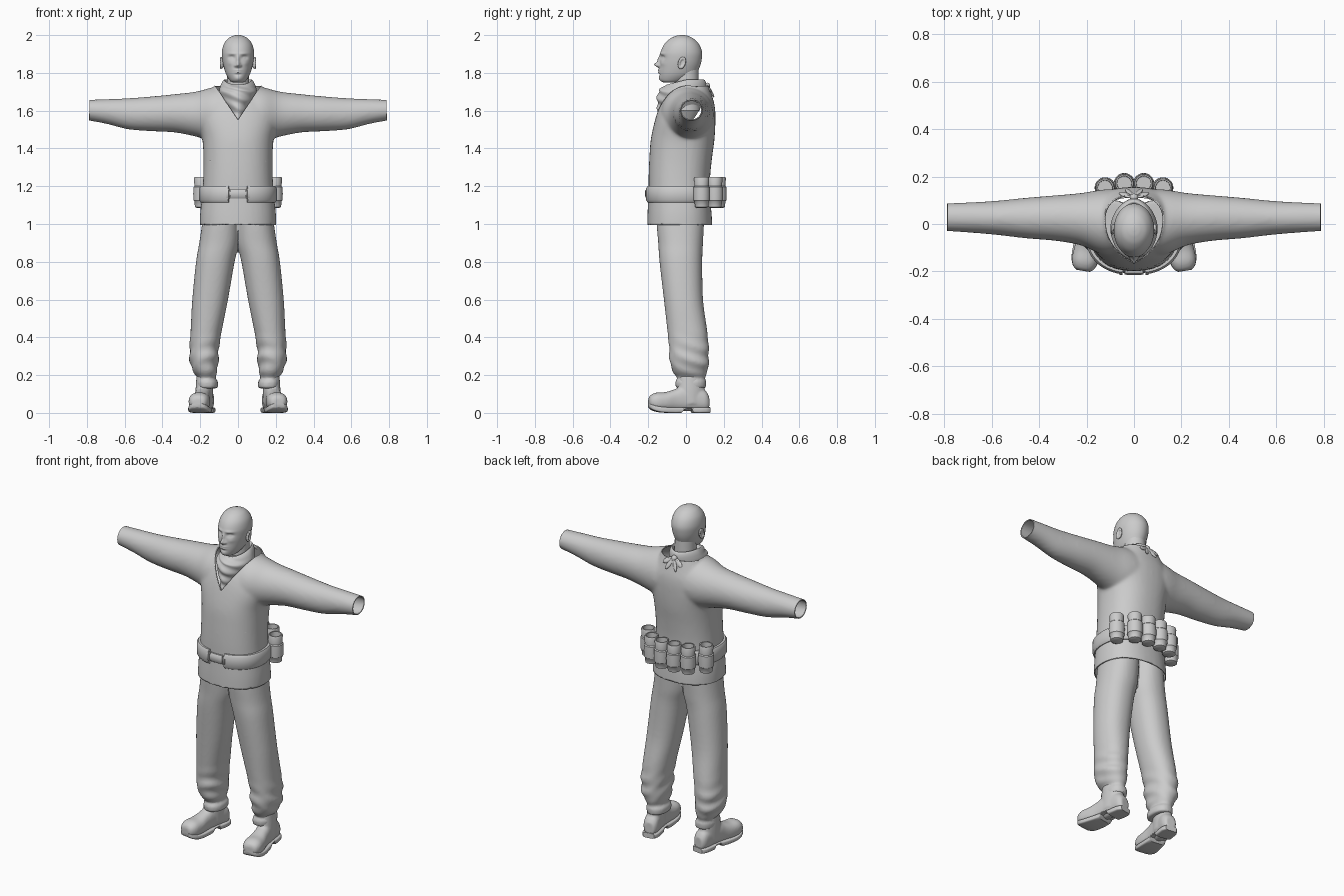
import bpy, bmesh
from math import sin, cos, pi, exp, copysign, radians
from mathutils import Matrix, Vector

if "Cube" in bpy.data.objects:
    bpy.data.objects.remove(bpy.data.objects["Cube"])

grey = bpy.data.materials.new("plain grey")
grey.use_nodes = True
grey.diffuse_color = (0.6, 0.6, 0.6, 1)
grey.node_tree.nodes["Principled BSDF"].inputs["Base Color"].default_value = (0.6, 0.6, 0.6, 1)


def rounded(a, power):
    """Point on a unit superellipse."""
    c, s = cos(a), sin(a)
    return copysign(abs(c) ** (2 / power), c), copysign(abs(s) ** (2 / power), s)


def spline(rows, steps):
    """Smoothly interpolate a table of cross-sections."""
    out = []
    for i in range(len(rows) - 1):
        a, b, c, d = (rows[max(0, min(len(rows) - 1, i + k))] for k in (-1, 0, 1, 2))
        for j in range(steps):
            f = j / steps
            out.append([q + f * (r - p) / 2 + f * f * (p - 2.5 * q + 2 * r - s / 2)
                        + f ** 3 * (1.5 * (q - r) + (s - p) / 2)
                        for p, q, r, s in zip(a, b, c, d)])
    return out + [list(rows[-1])]


def skin(bm, rings, closed=True):
    """Bridge successive rings of points and cap both ends."""
    loops = [[bm.verts.new(p) for p in ring] for ring in rings]
    n = len(loops[0])
    for a, b in zip(loops, loops[1:]):
        for i in range(n):
            j = (i + 1) % n
            bm.faces.new((a[i], a[j], b[j], b[i]))
    if closed:
        bm.faces.new(loops[0])
        bm.faces.new(loops[-1])


def loft(bm, rows, axis="z", n=40, power=2, steps=5, xf=Matrix(), warp=None):
    """Rows are (position, u min, u max, v min, v max) along an axis."""
    rings = []
    for t, u0, u1, v0, v1 in spline(rows, steps):
        ring = []
        for i in range(n):
            c, s = rounded(2 * pi * i / n, power)
            u, v = (u0 + u1 + (u1 - u0) * c) / 2, (v0 + v1 + (v1 - v0) * s) / 2
            p = Vector({"z": (u, v, t), "x": (t, u, v), "y": (u, t, v)}[axis])
            ring.append(xf @ (warp(p) if warp else p))
        rings.append(ring)
    skin(bm, rings)


def ball(bm, centre, size, tilt=(0, 0, 0)):
    rot = Matrix.Rotation(tilt[2], 4, "Z") @ Matrix.Rotation(tilt[1], 4, "Y") @ Matrix.Rotation(tilt[0], 4, "X")
    bmesh.ops.create_uvsphere(bm, u_segments=24, v_segments=14, radius=1,
                              matrix=Matrix.Translation(centre) @ rot @ Matrix.Diagonal((*size, 1)))


def finish(name, bm, voxel=0, relax=0, angle=40):
    """Make the object, optionally fusing overlapping volumes into one skin."""
    bmesh.ops.recalc_face_normals(bm, faces=bm.faces)
    mesh = bpy.data.meshes.new(name)
    bm.to_mesh(mesh)
    bm.free()
    ob = bpy.data.objects.new(name, mesh)
    bpy.context.collection.objects.link(ob)
    if voxel:
        mod = ob.modifiers.new("fuse", "REMESH")
        mod.mode, mod.voxel_size = "VOXEL", voxel
        mod = ob.modifiers.new("relax", "SMOOTH")
        mod.factor, mod.iterations = 0.5, relax
        fused = bpy.data.meshes.new_from_object(ob.evaluated_get(bpy.context.evaluated_depsgraph_get()))
        ob.modifiers.clear()
        ob.data = fused
    ob.data.materials.clear()
    ob.data.materials.append(grey)
    bpy.ops.object.select_all(action="DESELECT")
    ob.select_set(True)
    bpy.context.view_layer.objects.active = ob
    bpy.ops.object.shade_smooth_by_angle(angle=radians(angle))
    return ob


def upright(rows):
    """Symmetric sections given as (z, front, back, half width)."""
    return [(z, -w, w, f, b) for z, f, b, w in rows]


SIDES = {"left": Matrix(), "right": Matrix.Diagonal((-1, 1, 1, 1))}

# Sweater: torso and sleeves fused, then opened at hem, cuffs and neck
bm = bmesh.new()
loft(bm, upright([(.95, -.2, .135, .197), (1.05, -.198, .13, .195), (1.16, -.193, .12, .183),
                  (1.25, -.192, .122, .178), (1.35, -.188, .132, .177), (1.45, -.18, .145, .183),
                  (1.55, -.158, .15, .205), (1.62, -.135, .147, .19), (1.68, -.105, .132, .15),
                  (1.76, -.06, .11, .1)]), power=2.3)
sleeve = [(0, -.12, .14, 1.43, 1.73), (.12, -.125, .14, 1.44, 1.72), (.22, -.085, .125, 1.468, 1.695),
          (.33, -.065, .115, 1.49, 1.682), (.45, -.055, .105, 1.497, 1.67), (.58, -.04, .092, 1.507, 1.66),
          (.7, -.03, .085, 1.537, 1.655), (.83, -.022, .08, 1.56, 1.65)]
for side in SIDES.values():
    loft(bm, sleeve, "x", xf=side)
sweater = finish("sweater", bm, voxel=.01, relax=7)
bm = bmesh.new()
bm.from_mesh(sweater.data)


def cut(point, normal, clear=True):
    bmesh.ops.bisect_plane(bm, geom=bm.verts[:] + bm.edges[:] + bm.faces[:],
                           plane_co=point, plane_no=normal, clear_outer=clear)


for s in (-1, 1):
    cut((s * .787, 0, 0), (s, 0, 0))
    cut((0, 0, 1.55), (s * 1.5, 0, -1), clear=False)
cut((0, 0, .995), (0, 0, -1))
cut((0, 0, 1.728), (0, 0, 1))
cut((0, 0, 0), (0, 1, 0), clear=False)
neckline = [f for f in bm.faces if f.calc_center_median().y < 0
            and f.calc_center_median().z > 1.55 + 1.5 * abs(f.calc_center_median().x)]
bmesh.ops.delete(bm, geom=neckline, context="FACES")
bm.to_mesh(sweater.data)
bm.free()
shell = sweater.modifiers.new("cloth thickness", "SOLIDIFY")
shell.thickness, shell.offset = .006, 1


# Trousers: two baggy legs fused at the hips, gathered at the ankles
def folds(p):
    strength = .005 * exp(-((p.z - .29) / .09) ** 2)
    return p + Vector((1, .8, 0)) * strength * sin(75 * p.z + 28 * p.y + 20 * p.x)


leg = [(1.1, -.01, .175, -.155, .1), (1, -.01, .19, -.155, .095), (.9, -.006, .205, -.147, .09),
       (.8, .018, .222, -.14, .086), (.6, .053, .242, -.117, .09), (.45, .083, .25, -.1, .11),
       (.35, .1, .256, -.09, .12), (.27, .105, .254, -.086, .12), (.22, .11, .238, -.07, .114),
       (.185, .12, .214, -.047, .1), (.165, .106, .222, -.057, .107), (.13, .107, .219, -.053, .104)]
bm = bmesh.new()
for side in SIDES.values():
    loft(bm, leg, power=2.2, xf=side, warp=folds)
finish("trousers", bm, voxel=.008, relax=3)

# Shoes: rounded upper with an ankle, and a sole with a raised arch
upper = [(-.2, .025, .04, .075), (-.19, .042, .026, .093), (-.16, .054, .012, .107), (-.11, .053, .01, .11),
         (-.06, .045, .01, .125), (-.02, .043, .01, .14), (.05, .043, .01, .14), (.1, .042, .01, .12),
         (.122, .028, .02, .09)]
sole = [(-.2, .028, .03, .05), (-.185, .046, .016, .045), (-.15, .058, .004, .035), (-.1, .058, 0, .03),
        (-.03, .05, 0, .03), (-.015, .049, .018, .03), (.025, .047, .02, .03), (.035, .048, 0, .03),
        (.1, .048, 0, .03), (.126, .034, 0, .03)]
for label, side in SIDES.items():
    place = side @ Matrix.Translation((.183, 0, 0)) @ Matrix.Rotation(radians(9), 4, "Z")
    bm = bmesh.new()
    loft(bm, [(y, -w, w, a, b) for y, w, a, b in upper], "y", power=2.4, xf=place)
    loft(bm, upright([(.05, -.05, .1, .045), (.12, -.045, .1, .045), (.2, -.035, .09, .04)]), xf=place)
    finish(label + "_shoe", bm, voxel=.006, relax=3)
    bm = bmesh.new()
    loft(bm, [(y, -w, w, a, b) for y, w, a, b in sole], "y", power=5, steps=2, xf=place)
    finish(label + "_sole", bm)


# Belt: a wide band open at the front, with a narrow strap and buckle there
def band(bm, start, end, low, high, grow=0):
    h, mid, rings = (high - low) / 2, (high + low) / 2, []
    edge = [(-.02, -h), (.004, -h), (.012, -h + .012), (.012, h - .012), (.004, h), (-.02, h)]
    for i in range(65):
        c, s = rounded(radians(start + (end - start) * i / 64), 2.3)
        rings.append([((.194 + r + grow) * c, (.167 + r + grow) * s - .036, mid + z) for r, z in edge])
    skin(bm, rings)


bm = bmesh.new()
band(bm, -78, 258, 1.115, 1.2)
finish("belt", bm)
bm = bmesh.new()
band(bm, -112, -68, 1.145, 1.178, -.006)
for start in (-104, -79):
    band(bm, start, start + 3, 1.133, 1.188, .004)
band(bm, -99, -81, 1.135, 1.186)
finish("buckle", bm)

# Canisters: hollow-topped tubes in a bulging strap around the back
tube = [(1.085, .024), (1.09, .035), (1.12, .038), (1.125, .043), (1.16, .044), (1.195, .043), (1.2, .038),
        (1.243, .04), (1.25, .037), (1.25, .031), (1.2, .03)]
for label, side in SIDES.items():
    for name, x, y in (("inner", .041, .171), ("middle", .122, .153), ("outer", .193, .083)):
        bm = bmesh.new()
        loft(bm, [(z, x - r, x + r, y - r, y + r) for z, r in tube], n=28, steps=1, xf=side)
        finish(f"{label}_{name}_canister", bm)

# Head: skull sections with soft facial features pushed in and out
features = [(0, 1.843, .011, .013, -.027), (0, 1.87, .008, .02, -.012), (.014, 1.838, .006, .006, -.009),
            (.034, 1.882, .016, .01, .013), (.034, 1.88, .009, .006, -.006), (.03, 1.902, .024, .007, -.005),
            (0, 1.814, .019, .004, -.007), (0, 1.802, .016, .005, -.007), (0, 1.791, .016, .005, .004),
            (0, 1.77, .02, .012, -.005), (.042, 1.85, .015, .012, -.003)]


def face(p):
    if p.y < -.03:
        p.y += min(1, (-.03 - p.y) / .04) * sum(
            d * exp(-((abs(p.x) - x) / sx) ** 2 - ((p.z - z) / sz) ** 2) for x, z, sx, sz, d in features)
    return p


bm = bmesh.new()
loft(bm, upright([(1.75, -.12, -.04, .028), (1.76, -.135, 0, .043), (1.79, -.142, .05, .062),
                  (1.83, -.141, .072, .075), (1.87, -.138, .083, .083), (1.91, -.134, .085, .085),
                  (1.95, -.116, .07, .076), (1.98, -.086, .042, .055), (1.995, -.055, .012, .029),
                  (2, -.03, -.01, .008)]), n=128, steps=9, warp=face)
finish("head", bm, angle=70)
bm = bmesh.new()
loft(bm, upright([(1.6, -.07, .075, .065), (1.72, -.062, .068, .06), (1.82, -.06, .066, .058)]))
finish("neck", bm)
for label, s in (("left", 1), ("right", -1)):
    bm = bmesh.new()
    ball(bm, (s * .082, -.022, 1.853), (.008, .017, .028), (-.25, 0, 0))
    for i in range(13):
        a = 2 * pi * i / 13
        ball(bm, (s * (.087 + .004 * sin(a / 2)), -.022 + .015 * cos(a) + .006 * sin(a), 1.853 + .025 * sin(a)),
             (.006, .007, .009))
    finish(label + "_ear", bm, voxel=.003, relax=4)


# Neckerchief: draped cloth filling the neckline, with folds and a rear knot
def drape(p):
    front = max(0, min(1, -p.y / .1))
    p.y -= front * .005 * sin(110 * p.z + 45 * p.x)
    p.z -= front * .025 * max(0, (p.z - 1.7) / .06)
    return p


bm = bmesh.new()
loft(bm, upright([(1.53, -.14, .02, .03), (1.57, -.151, .05, .045), (1.62, -.151, .08, .066),
                  (1.66, -.153, .098, .088), (1.7, -.146, .106, .1), (1.735, -.13, .108, .092),
                  (1.758, -.112, .102, .08), (1.763, -.1, .09, .07), (1.74, -.08, .075, .062)]),
     n=64, steps=7, power=1.8, warp=drape)
finish("neckerchief", bm, angle=60)
bm = bmesh.new()
ball(bm, (0, .112, 1.73), (.018, .016, .018))
for s in (-1, 1):
    ball(bm, (s * .034, .122, 1.716), (.034, .007, .015), (.6, s * .45, s * .35))
    ball(bm, (s * .02, .134, 1.698), (.012, .006, .034), (.45, s * -.5, 0))
finish("neckerchief_knot", bm)
